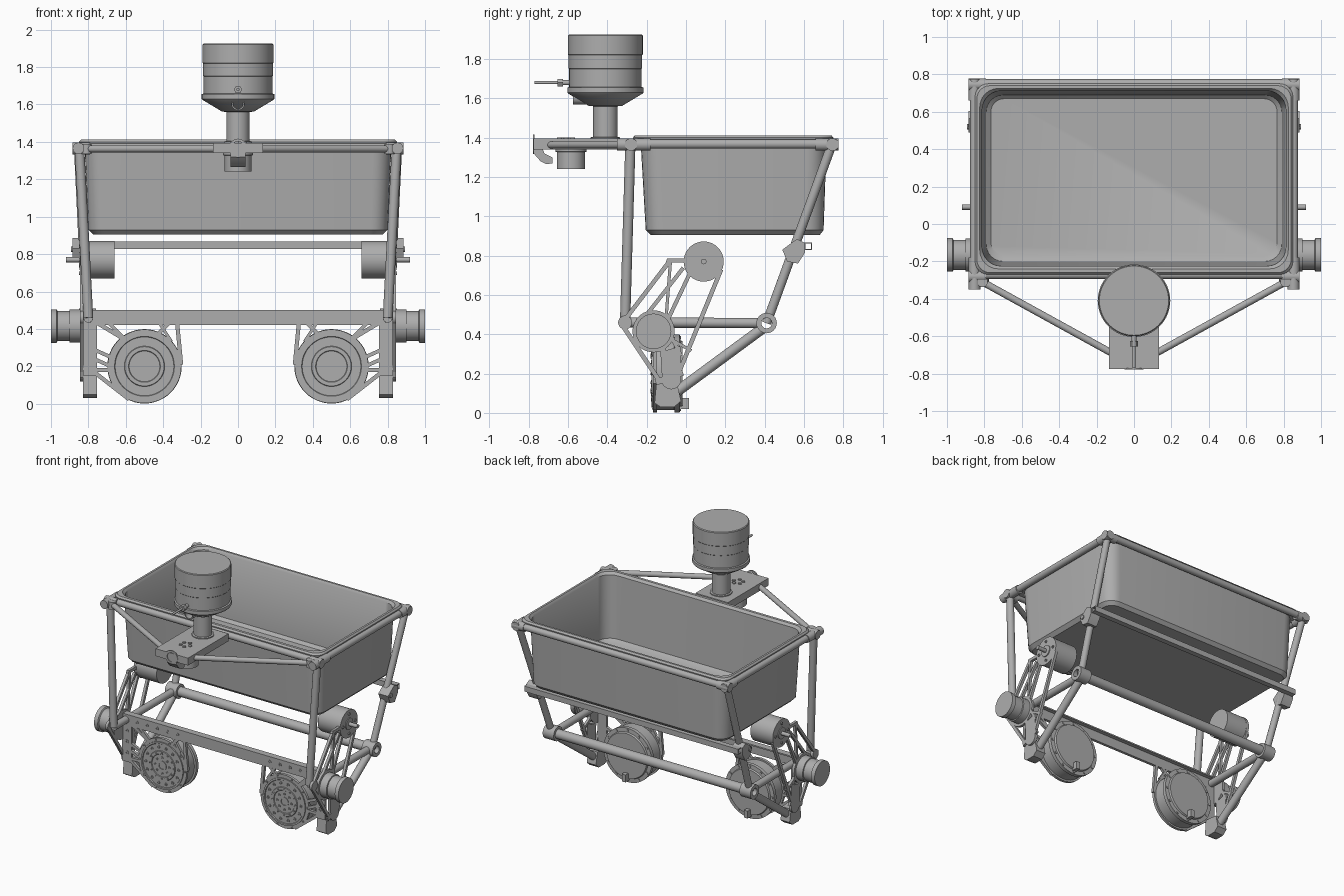
import bpy, bmesh, math
from mathutils import Vector, Matrix

if "Cube" in bpy.data.objects:
    bpy.data.objects.remove(bpy.data.objects["Cube"])

GREY = (0.42, 0.42, 0.42, 1)
mat = bpy.data.materials.new("plain grey")
mat.use_nodes = True
mat.diffuse_color = GREY
mat.node_tree.nodes["Principled BSDF"].inputs["Base Color"].default_value = GREY
made = []


def finish(name, bm, mirror=False):
    bmesh.ops.remove_doubles(bm, verts=bm.verts, dist=0.00005)
    bmesh.ops.recalc_face_normals(bm, faces=bm.faces)
    me = bpy.data.meshes.new(name)
    bm.to_mesh(me)
    bm.free()
    me.materials.append(mat)
    ob = bpy.data.objects.new(name, me)
    bpy.context.collection.objects.link(ob)
    if mirror:
        ob.modifiers.new("Mirror", 'MIRROR').use_mirror_merge = False
    made.append(ob)


def skin(bm, loops, caps=True):
    rings = [[bm.verts.new(p) for p in loop] for loop in loops]
    for a, b in zip(rings, rings[1:]):
        for i in range(len(a)):
            j = (i + 1) % len(a)
            bm.faces.new((a[i], a[j], b[j], b[i]))
    if caps:
        bm.faces.new(rings[0])
        bm.faces.new(rings[-1])


def lathe(bm, start, axis, profile, n=32):
    """Turn (radius, height) points about an axis."""
    m = Matrix.Translation(start) @ Vector(axis).to_track_quat('Z', 'Y').to_matrix().to_4x4()
    closed = profile[0] == profile[-1]
    loops = [[m @ Vector((max(r, 0.0002) * math.cos(t), max(r, 0.0002) * math.sin(t), h))
              for t in (math.tau * i / n for i in range(n))] for r, h in profile]
    skin(bm, loops, not closed)


def rod(bm, a, b, r, hole=0, n=24):
    d = Vector(b) - Vector(a)
    p = [(r, 0), (r, d.length)]
    if hole:
        p = [(hole, 0)] + p + [(hole, d.length), (hole, 0)]
    lathe(bm, a, d, p, n)


def box(bm, lo, hi):
    skin(bm, [[(lo[0], lo[1], z), (hi[0], lo[1], z), (hi[0], hi[1], z), (lo[0], hi[1], z)]
              for z in (lo[2], hi[2])])


def prism(bm, pts, plane, d0, d1):
    """Flat plate from 2D points, facing along x or y."""
    place = (lambda p, d: (d, *p)) if plane == 'x' else (lambda p, d: (p[0], d, p[1]))
    skin(bm, [[place(p, d) for p in pts] for d in (d0, d1)])


def strut(bm, a, b, w, plane, d0, d1):
    a, b = Vector(a), Vector(b)
    t = (b - a).normalized() * w / 2
    o = Vector((-t.y, t.x))
    prism(bm, [a - t + o, a - t - o, b + t - o, b + t + o], plane, d0, d1)


def ring_points(cx, cy, r, count, turn=0):
    return [(cx + r * math.cos(turn + math.tau * i / count),
             cy + r * math.sin(turn + math.tau * i / count)) for i in range(count)]


def round_rect(x0, x1, y0, y1, r, z):
    pts = []
    for k, (x, y) in enumerate(((x1 - r, y1 - r), (x0 + r, y1 - r), (x0 + r, y0 + r), (x1 - r, y0 + r))):
        for i in range(7):
            t = math.pi / 2 * (k + i / 6)
            pts.append((x + r * math.cos(t), y + r * math.sin(t), z))
    return pts


# Open tub: outside, rim, inside, floor
bm = bmesh.new()
skin(bm, [round_rect(-x, x, f, b, r, z) for x, f, b, r, z in (
    (.775, -.18, .68, .07, .905), (.8, -.205, .70, .09, .93), (.82, -.23, .715, .1, 1.365),
    (.845, -.265, .745, .07, 1.365), (.85, -.27, .75, .07, 1.4), (.84, -.26, .74, .07, 1.412),
    (.825, -.24, .725, .1, 1.412), (.812, -.225, .712, .1, 1.395), (.79, -.2, .69, .09, .94),
    (.765, -.17, .67, .07, .92))])
finish("tub", bm)

# Upper frame rails
bm = bmesh.new()
for y in (-.27, .75):
    rod(bm, (-.85, y, 1.368), (.85, y, 1.368), .024)
finish("rim_cross_rails", bm)
bm = bmesh.new()
rod(bm, (.853, -.28, 1.368), (.853, .75, 1.368), .024)
finish("rim_side_rails", bm, True)
bm = bmesh.new()
for y0, y1, out in ((-.35, -.18, -1), (.66, .775, 1)):
    rod(bm, (.853, y0, 1.365), (.853, y1, 1.365), .031)
    rod(bm, (.79, -.28 if out < 0 else .745, 1.365), (.885, -.28 if out < 0 else .745, 1.365), .032)
finish("rim_corner_fittings", bm, True)

# Legs and lower side tubes
FOOT, NODE, KNEE = (.79, -.085, .08), (.81, .41, .457), (.80, -.31, .46)
bm = bmesh.new()
rod(bm, (.848, -.283, 1.37), KNEE, .026)
finish("front_legs", bm, True)
bm = bmesh.new()
rod(bm, (.853, .74, 1.36), NODE, .024)
finish("back_legs", bm, True)
bm = bmesh.new()
rod(bm, KNEE, (.80, .38, .457), .026)
rod(bm, FOOT, (.80, .39, .43), .027)
finish("lower_side_tubes", bm, True)
bm = bmesh.new()
rod(bm, (.76, .41, .457), (.85, .41, .457), .052, .027)
finish("rear_node_rings", bm, True)
bm = bmesh.new()
rod(bm, (-.78, .41, .457), (.78, .41, .457), .034, .027)
finish("rear_cross_tube", bm)
bm = bmesh.new()
prism(bm, [(-.15, .16), (-.16, .05), (-.13, .03), (-.06, .03), (-.025, .06), (-.045, .15)], 'x', .755, .83)
finish("feet", bm, True)

# Rear bar with its clamps
bm = bmesh.new()
outer, inner = ([(y0, z0), (y1, z0), (y1, z1), (y0, z1)] for y0, y1, z0, z1 in
                ((.603, .641, .828, .868), (.608, .636, .833, .863)))
skin(bm, [[(x, *p) for p in loop] for x, loop in
          ((-.875, inner), (-.875, outer), (.875, outer), (.875, inner), (-.875, inner))], False)
finish("rear_bar", bm)
bm = bmesh.new()
prism(bm, [(.49, .83), (.515, .77), (.57, .76), (.605, .815), (.605, .865), (.565, .885), (.53, .86)], 'x', .805, .885)
rod(bm, (.885, .52, .825), (.892, .52, .825), .015)
finish("rear_bar_clamps", bm, True)

# Side truss plates
bm = bmesh.new()
TOP, HUB = (.09, .77), (-.165, .415)
X0, X1 = .825, .845
for c, r in ((TOP, .102), (HUB, .107), ((-.31, .46), .035), ((-.085, .77), .016), ((-.075, .17), .05)):
    rod(bm, (X0, *c), (X1, *c), r, n=40)
for a, b, w in (((-.31, .475), (-.085, .77), .022), ((-.085, .775), (.05, .775), .022),
                ((-.2, .5), (-.02, .73), .02), ((-.085, .49), (.015, .70), .02),
                ((.175, .72), (-.03, .22), .022), ((-.1, .5), (-.08, .76), .016),
                ((-.32, .44), (-.14, .17), .022), ((-.03, .3), (-.09, .42), .02),
                ((-.05, .36), (.02, .32), .016), ((-.12, .33), (-.08, .17), .03),
                ((-.14, .16), (-.03, .2), .03)):
    strut(bm, a, b, w, 'x', X0, X1)
prism(bm, [(-.13, .31), (-.025, .34), (-.03, .17), (-.12, .15)], 'x', X0, X1)
for p in ring_points(*TOP, .072, 4, .0):
    rod(bm, (X1, *p), (X1 + .006, *p), .01, .005, 12)
rod(bm, (X1, *TOP), (X1 + .006, *TOP), .042, n=32)
finish("side_truss_plates", bm, True)

# Side motors
bm = bmesh.new()
lathe(bm, (.83, *HUB), (1, 0, 0), [(.088, 0), (.088, .07), (.08, .072), (.08, .135), (.09, .14), (.09, .17)], 40)
for p in ring_points(*HUB, .06, 4):
    rod(bm, (.998, *p), (1.0, *p), .022, .013, 16)
finish("lower_side_motors", bm, True)
bm = bmesh.new()
rod(bm, (.66, *TOP), (.826, *TOP), .1, n=40)
rod(bm, (.83, *TOP), (.92, *TOP), .014)
finish("upper_side_motors", bm, True)

# Front bar and its triangular brackets
Y0, Y1 = -.168, -.148
bm = bmesh.new()
box(bm, (-.83, Y0, .42), (.83, Y1, .5))
box(bm, (-.83, Y0, .49), (.83, -.12, .5))
for i in range(5):
    for s in (-1, 1):
        x = s * (.71 - .083 * i)
        rod(bm, (x, Y0 - .004, .462), (x, Y0, .462), .012, .006, 12)
finish("front_bar", bm)
bm = bmesh.new()
box(bm, (.755, Y0, .15), (.83, Y1, .5))
for a, b, w in (((.75, .43), (.6, .34), .022), ((.69, .43), (.62, .36), .018), ((.77, .29), (.66, .24), .02),
                ((.77, .24), (.68, .2), .02), ((.77, .17), (.59, .03), .022), ((.77, .18), (.68, .18), .02),
                ((.66, .17), (.66, .1), .03), ((.33, .48), (.305, .22), .022),
                ((.36, .44), (.44, .36), .02), ((.42, .43), (.36, .34), .016)):
    strut(bm, a, b, w, 'y', Y0, Y1)
rod(bm, (.5, Y0, .2), (.5, Y1, .2), .197, n=48)
for z in (.22, .3, .38, .46):
    rod(bm, (.79, Y0 - .004, z), (.79, Y0, z), .013, .006, 12)
finish("front_brackets", bm, True)

# Wheel drums with ringed faces and bolts
bm = bmesh.new()
lathe(bm, (.5, -.16, .2), (0, 1, 0), [(.185, 0), (.185, .1), (.199, .102), (.199, .128), (.17, .13), (.165, .142)], 48)
lathe(bm, (.5, Y0, .2), (0, -1, 0), [(.172, -.001), (.172, .008), (.16, .008), (.157, .003),
                                   (.108, .003), (.105, .008), (.085, .008), (.082, .004),
                                   (.035, .004), (.035, .008), (.025, .008), (.025, .003)], 48)
for radius, count, size, lift in ((.135, 14, .011, .009), (.095, 12, .006, .012), (.058, 8, .009, .009), (.184, 10, .008, .004)):
    for x, z in ring_points(.5, .2, radius, count):
        rod(bm, (x, Y0 - lift, z), (x, Y0, z), size, size / 2, 12)
for x, z in ring_points(.5, .2, .183, 12):
    rod(bm, (x, -.04, z), (x, -.026, z), .009, n=10)
box(bm, (.485, -.03, .02), (.515, .015, .075))
finish("wheel_drums", bm, True)

# Sensor bracket, hook and braces
bm = bmesh.new()
box(bm, (-.133, -.775, 1.34), (.133, -.3, 1.395))
rod(bm, (0, -.779, 1.367), (0, -.77, 1.367), .05, .035)
prism(bm, [(-.775, 1.345), (-.775, 1.32), (-.74, 1.28), (-.71, 1.265), (-.68, 1.27), (-.68, 1.3),
           (-.72, 1.32), (-.73, 1.345)], 'x', -.04, .04)
finish("sensor_bracket", bm)
bm = bmesh.new()
lathe(bm, (0, -.585, 1.242), (0, 0, 1), [(.06, .01), (.06, 0), (.072, 0), (.072, .085), (.08, .087), (.08, .105)])
finish("bracket_cup", bm)
bm = bmesh.new()
for p in ring_points(0, -.61, .035, 5):
    rod(bm, (*p, 1.39), (*p, 1.402), .012, n=12)
finish("bracket_knobs", bm)
bm = bmesh.new()
rod(bm, (.81, -.31, 1.363), (.11, -.695, 1.363), .019)
rod(bm, (.81, -.31, 1.335), (.81, -.31, 1.39), .028)
finish("bracket_braces", bm, True)

# Sensor canister on its stem, with probe
bm = bmesh.new()
lathe(bm, (0, -.41, 1.39), (0, 0, 1), [(.075, 0), (.075, .012), (.062, .014), (.062, .17), (.085, .172), (.19, .235),
                                     (.194, .24), (.194, .265), (.184, .268), (.184, .36), (.187, .363), (.187, .43),
                                     (.19, .433), (.19, .53), (.185, .535)], 64)
finish("sensor_canister", bm)
bm = bmesh.new()
rod(bm, (0, -.77, 1.68), (0, -.58, 1.68), .008, n=12)
rod(bm, (0, -.655, 1.68), (0, -.625, 1.68), .022, n=6)
rod(bm, (0, -.63, 1.68), (0, -.58, 1.68), .013, n=16)
rod(bm, (0, -.575, 1.605), (0, -.5, 1.605), .036, .028)
finish("sensor_probe", bm)

for ob in made:
    ob.select_set(True)
bpy.context.view_layer.objects.active = made[0]
bpy.ops.object.shade_smooth_by_angle(angle=math.radians(35))
